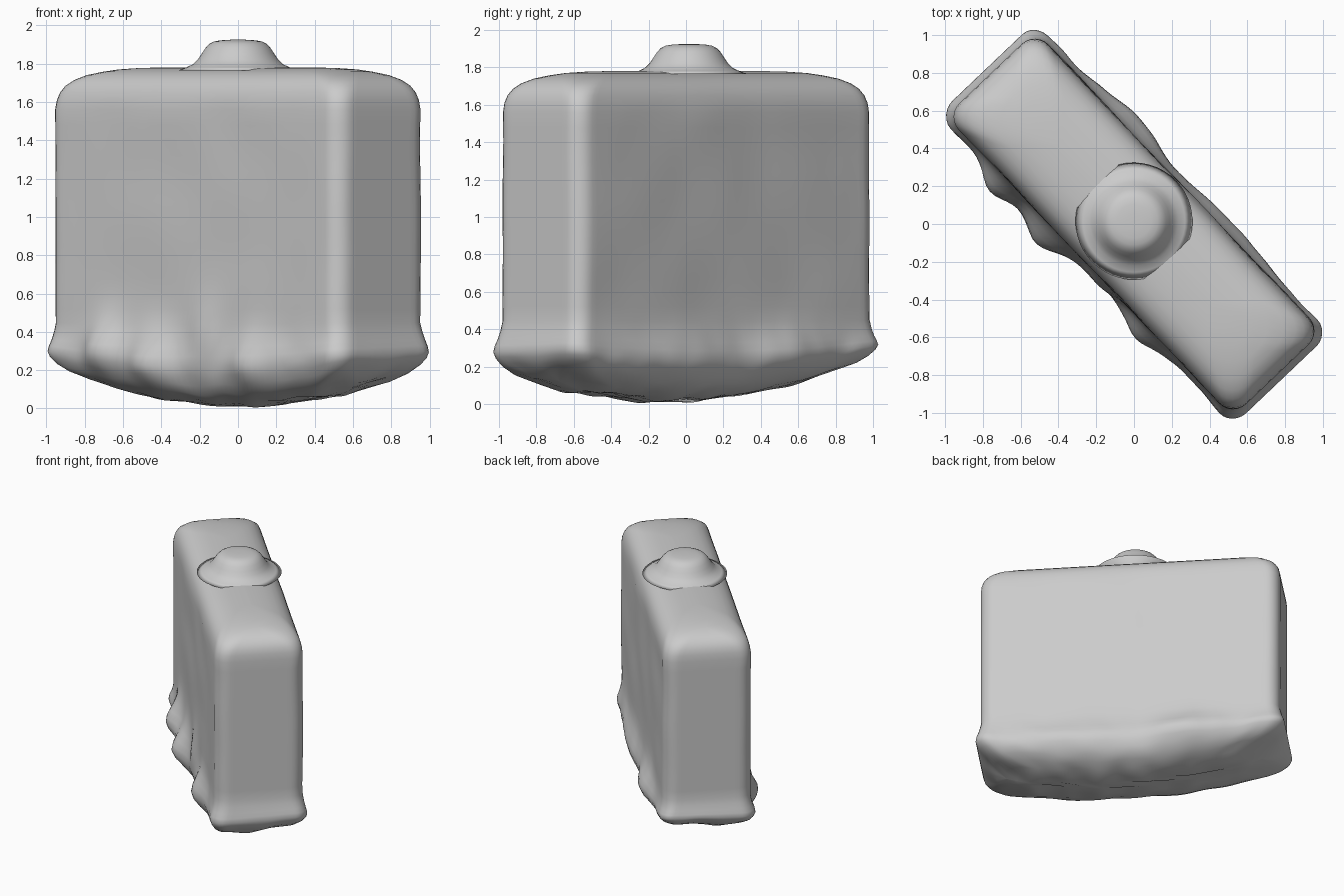
import bpy, bmesh, math
from mathutils import Matrix, Vector, noise

cube = bpy.data.objects.get("Cube")
if cube:
    bpy.data.objects.remove(cube, do_unlink=True)

TURN = Matrix.Rotation(math.radians(-46.4), 4, 'Z')
HALF_L, HALF_T, CORNER = 1.1, 0.325, 0.1

clay = bpy.data.materials.new("plain grey")
clay.use_nodes = True
clay.diffuse_color = (0.6, 0.6, 0.6, 1)
bsdf = clay.node_tree.nodes["Principled BSDF"]
bsdf.inputs["Base Color"].default_value = clay.diffuse_color
bsdf.inputs["Roughness"].default_value = 0.7


def rounded_rect(a, b, r, z):
    """Ring of points: four rounded corners joined by subdivided sides."""
    r = min(r, b * 0.98)
    corners = [(a - r, b - r, 0), (r - a, b - r, 1), (r - a, r - b, 2), (a - r, r - b, 3)]
    pts = []
    for i, (cx, cy, q) in enumerate(corners):
        arc = [Vector((cx + r * math.cos(t), cy + r * math.sin(t), z))
               for t in [(q + k / 6) * math.pi / 2 for k in range(7)]]
        pts += arc
        nx, ny, nq = corners[(i + 1) % 4]
        t = nq * math.pi / 2
        end = Vector((nx + r * math.cos(t), ny + r * math.sin(t), z))
        steps = 60 if i % 2 == 0 else 14
        pts += [arc[-1].lerp(end, k / steps) for k in range(1, steps)]
    return pts


def loft(name, rings):
    """Skin a stack of equal rings and close both ends."""
    bm = bmesh.new()
    loops = [[bm.verts.new(p) for p in ring] for ring in rings]
    for low, high in zip(loops, loops[1:]):
        for i in range(len(low)):
            j = (i + 1) % len(low)
            bm.faces.new((low[i], low[j], high[j], high[i]))
    bm.faces.new(loops[0][::-1])
    bm.faces.new(loops[-1])
    mesh = bpy.data.meshes.new(name)
    bm.to_mesh(mesh)
    bm.free()
    mesh.polygons.foreach_set("use_smooth", [True] * len(mesh.polygons))
    mesh.materials.append(clay)
    obj = bpy.data.objects.new(name, mesh)
    bpy.context.collection.objects.link(obj)
    return obj


# Lumps along the base: position along, height, width, bulge, side
LUMPS = [(-0.65, 0.3, 0.13, 0.09, -1), (-0.28, 0.24, 0.16, 0.09, -1),
         (0.46, 0.22, 0.14, 0.06, -1), (0.1, 0.4, 0.12, 0.03, -1),
         (-0.45, 0.25, 0.25, 0.05, 1), (0.35, 0.22, 0.25, 0.03, 1)]


def weather(p):
    """Sag the underside and swell lumps out of the lower faces."""
    u, n, z = p
    low = max(0.0, min(1.0, (0.5 - z) / 0.5))
    out = 0.0
    for lu, lz, w, h, side in LUMPS:
        reach = max(0.0, min(1.0, side * n / 0.25))
        out += side * reach * h * math.exp(-((u - lu) / w) ** 2 - ((z - lz) / 0.15) ** 2)
    lift = 0.13 * (abs(u - 0.1) / 1.0) ** 2 + 0.07 * max(0, n + 0.3)
    rough = noise.noise(Vector((u, n, z)) * 6) * 0.022 * low
    gentle = noise.noise(Vector((u, n, z)) * 2.5) * 0.008 * (1 if z < 1.6 else 0.3)
    side = max(-1.0, min(1.0, n / 0.2))
    return Vector((u, n + out + side * (rough + gentle), z + lift * low ** 1.5 + rough * low))


# Body: height, inset at ends, inset at long sides
levels = [(0.0, 0.32, 0.30), (0.0, 0.24, 0.22), (0.015, 0.16, 0.14), (0.04, 0.09, 0.08),
          (0.075, 0.04, 0.03), (0.12, 0.0, 0.0), (0.17, -0.025, -0.02), (0.22, -0.035, -0.03),
          (0.27, -0.03, -0.025), (0.32, -0.02, -0.015), (0.38, -0.01, -0.005)]
levels += [(0.44 + 0.08 * i, 0, 0) for i in range(15)]
levels += [(1.61, 0.005, 0.005), (1.65, 0.015, 0.015), (1.685, 0.035, 0.03), (1.715, 0.065, 0.055),
           (1.74, 0.11, 0.09), (1.758, 0.17, 0.135), (1.77, 0.26, 0.19), (1.777, 0.38, 0.25),
           (1.78, 0.5, 0.31)]
rings = []
for z, end, side in levels:
    ring = rounded_rect(HALF_L - end, HALF_T - side, CORNER + 0.6 * max(0, side), z)
    rings.append([TURN @ weather(p) for p in ring])
loft("slab_body", rings)

# Knob with a flared foot blending into the top
profile = [(0.31, 1.765), (0.27, 1.781), (0.235, 1.797), (0.21, 1.822), (0.19, 1.852), (0.17, 1.882),
           (0.15, 1.903), (0.125, 1.916), (0.09, 1.922), (0.04, 1.925), (0.005, 1.925)]
loft("top_knob", [[Vector((r * math.cos(t), 0.015 + r * math.sin(t), z))
                   for t in [math.tau * k / 48 for k in range(48)]] for r, z in profile])
